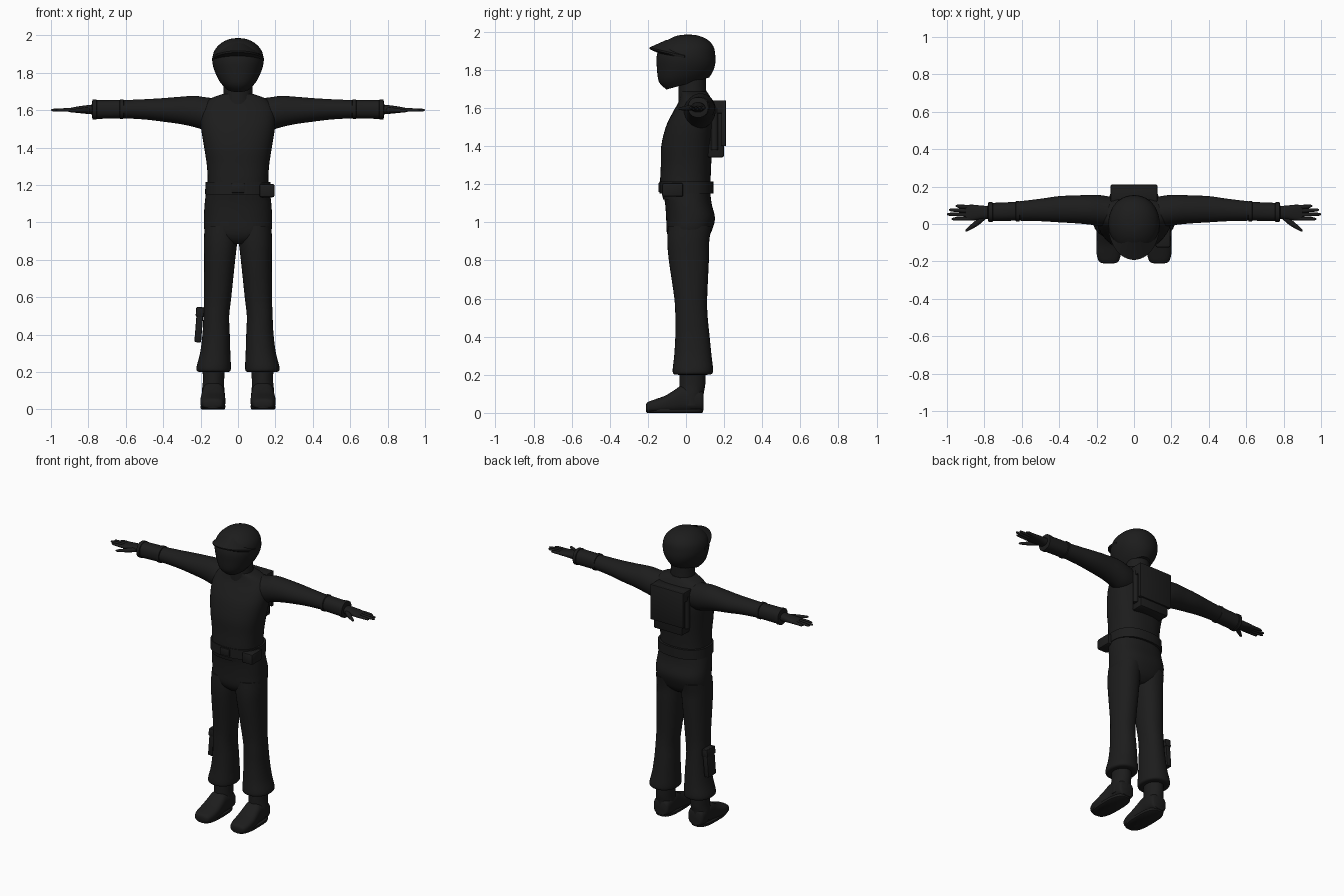
import bpy, bmesh, math
from mathutils import Vector

dark = bpy.data.materials.new("dark_cloth")
dark.diffuse_color = (0.012, 0.012, 0.012, 1)


def finish(name, bm, mirror=False, angle=40):
    bmesh.ops.recalc_face_normals(bm, faces=bm.faces)
    me = bpy.data.meshes.new(name)
    bm.to_mesh(me)
    bm.free()
    ob = bpy.data.objects.new(name, me)
    bpy.context.collection.objects.link(ob)
    me.materials.append(dark)
    if mirror:
        ob.modifiers.new("Mirror", 'MIRROR')
    bpy.ops.object.select_all(action='DESELECT')
    ob.select_set(True)
    bpy.context.view_layer.objects.active = ob
    bpy.ops.object.shade_smooth_by_angle(angle=math.radians(angle))
    return ob


def spline(rings, steps):
    """Catmull-Rom interpolation between cross-sections."""
    if steps < 2:
        return rings
    out = []
    for i in range(len(rings) - 1):
        p = [rings[max(0, min(len(rings) - 1, i + k))] for k in (-1, 0, 1, 2)]
        for s in range(steps):
            t = s / steps
            out.append([b + 0.5 * t * (c - a + t * (2*a - 5*b + 4*c - d + t * (3*(b - c) + d - a)))
                        for a, b, c, d in zip(*p)])
    return out + [rings[-1]]


def loft(name, axis, rings, power=2.0, seg=32, steps=4, mirror=False):
    """rings: (position on axis, centre a, centre b, radius a, radius b, tilt)."""
    bm = bmesh.new()
    loops = []
    full = [list(r) + [0] * (6 - len(r)) for r in rings]
    for t, a, b, ra, rb, tilt in spline(full, steps):
        loop = []
        for k in range(seg):
            ang = 2 * math.pi * k / seg
            c, s = math.cos(ang), math.sin(ang)
            u = ra * math.copysign(abs(c) ** (2 / power), c)
            v = rb * math.copysign(abs(s) ** (2 / power), s)
            w = t + tilt * v
            co = {'x': (w, a + u, b + v), 'y': (a + u, w, b + v), 'z': (a + u, b + v, w)}[axis]
            loop.append(bm.verts.new(co))
        loops.append(loop)
    for p, q in zip(loops, loops[1:]):
        for k in range(seg):
            n = (k + 1) % seg
            bm.faces.new((p[k], p[n], q[n], q[k]))
    bm.faces.new(loops[0])
    bm.faces.new(loops[-1])
    return finish(name, bm, mirror)


def box(name, loc, size, bevel=0.008, rot=(0, 0, 0)):
    bm = bmesh.new()
    bmesh.ops.create_cube(bm, size=1)
    bmesh.ops.scale(bm, vec=size, verts=bm.verts)
    bmesh.ops.bevel(bm, geom=bm.edges[:], offset=bevel, segments=2, affect='EDGES', profile=0.5)
    ob = finish(name, bm)
    ob.location, ob.rotation_euler = loc, rot
    return ob


# Helmet and neck
loft("helmet", 'z', [
    (1.728, 0, .01, .072, .112, .28), (1.765, 0, .0, .104, .142, .2), (1.82, 0, 0, .129, .153, .06),
    (1.87, 0, 0, .137, .154), (1.92, 0, .005, .125, .14), (1.958, 0, .01, .09, .103),
    (1.979, 0, .01, .048, .055), (1.985, 0, .01, .008, .008)], 2.1, 40)
loft("neck", 'z', [(1.60, 0, .035, .085, .075), (1.70, 0, .033, .077, .073), (1.80, 0, .033, .077, .073)])

# Helmet peak: a wedge section swept round the front
bm = bmesh.new()
sections = []
for i in range(25):
    a = math.radians(-88 + 176 * i / 24)
    s, c = math.sin(a), math.cos(a)
    drop = 0.045 * (1 - c)
    sections.append([bm.verts.new(v) for v in (
        (.085 * s, -.10 * c, 1.958 - drop), (.139 * s, -.192 * c, 1.917 - drop),
        (.139 * s, -.19 * c, 1.908 - drop), (.125 * s, -.14 * c, 1.885 - drop))])
for p, q in zip(sections, sections[1:]):
    for k in range(4):
        n = (k + 1) % 4
        bm.faces.new((p[k], p[n], q[n], q[k]))
bm.faces.new(sections[0])
bm.faces.new(sections[-1])
finish("helmet_peak", bm)

# Jacket and trousers
loft("jacket", 'z', [
    (1.12, 0, .005, .172, .125), (1.2, 0, -.003, .162, .132), (1.3, 0, 0, .166, .132),
    (1.4, 0, .005, .181, .135), (1.5, 0, .022, .197, .128), (1.57, 0, .037, .2, .11),
    (1.62, 0, .05, .19, .095), (1.66, 0, .048, .15, .078), (1.685, 0, .04, .085, .07)], 2.4, 40)
loft("hips", 'z', [
    (.885, 0, .01, .05, .07), (.91, 0, .012, .13, .098), (.95, 0, .016, .176, .117),
    (1.02, 0, .024, .182, .128), (1.1, 0, .012, .178, .122), (1.18, 0, 0, .168, .125)], 2.4, 40)
loft("trouser_leg", 'z', [
    (.2, .13, .035, .062, .072), (.203, .13, .035, .086, .098), (.225, .13, .036, .092, .106),
    (.3, .122, .036, .081, .098), (.4, .117, .034, .073, .09), (.5, .116, .029, .069, .085),
    (.6, .109, .025, .073, .086), (.8, .098, .015, .083, .105), (.9, .093, .012, .089, .11),
    (.98, .09, .02, .088, .115)], 2.2, mirror=True)

# Boots
loft("boot_shaft", 'z', [(.04, .133, .03, .06, .062), (.1, .133, .03, .06, .063),
                         (.15, .131, .033, .057, .068), (.24, .13, .035, .06, .068)], mirror=True)
loft("boot_foot", 'y', [
    (-.21, .135, .028, .03, .014), (-.2, .135, .03, .052, .027), (-.16, .135, .036, .065, .036),
    (-.11, .134, .045, .067, .045), (-.06, .133, .06, .063, .06), (-.02, .132, .073, .06, .07),
    (.04, .131, .07, .061, .063), (.08, .131, .065, .056, .056), (.092, .131, .06, .045, .045)],
    2.7, mirror=True)
loft("boot_sole", 'z', [(0, .134, -.06, .06, .143), (.004, .134, -.06, .065, .149),
                        (.02, .134, -.06, .067, .151)], 2.8, steps=1, mirror=True)

# Sleeves and gauntlet cuffs
loft("sleeve", 'x', [
    (.1, .06, 1.575, .08, .085), (.17, .07, 1.58, .083, .088), (.23, .076, 1.592, .08, .084),
    (.3, .078, 1.598, .075, .074), (.4, .079, 1.601, .07, .063), (.5, .075, 1.604, .06, .054),
    (.64, .068, 1.605, .05, .047)], mirror=True)
loft("gauntlet_cuff", 'x', [
    (.61, .068, 1.605, .045, .042), (.612, .068, 1.605, .055, .052), (.63, .068, 1.605, .055, .053),
    (.633, .068, 1.605, .05, .049), (.755, .064, 1.603, .049, .05), (.757, .064, 1.603, .054, .053),
    (.778, .064, 1.603, .053, .053), (.782, .064, 1.603, .035, .03)], 2.3, steps=1, mirror=True)

# Hands
loft("palm", 'x', [(.76, .062, 1.603, .034, .027), (.81, .062, 1.603, .036, .023),
                   (.86, .061, 1.602, .042, .017), (.9, .06, 1.6, .042, .011)], 2.4, 24, mirror=True)
for i, (y0, y1, tip) in enumerate([(.091, .096, .955), (.07, .075, .99), (.049, .052, 1.0), (.029, .027, .975)]):
    loft(f"finger_{i + 1}", 'x', [(.87, y0, 1.601, .011, .011), (.93, (y0 + y1) / 2, 1.601, .01, .009),
                                  (tip - .012, y1, 1.6, .008, .007), (tip, y1, 1.6, .002, .002)],
         seg=12, mirror=True)
loft("thumb", 'x', [(.79, .045, 1.6, .016, .014), (.83, .014, 1.599, .019, .014),
                    (.87, -.015, 1.597, .014, .01), (.895, -.032, 1.596, .008, .007),
                    (.902, -.037, 1.596, .002, .002)], seg=14, mirror=True)

# Belt, buckle and pouch
loft("belt", 'z', [(1.15, 0, .003, .165, .128), (1.15, 0, .003, .176, .141), (1.215, 0, .003, .174, .141),
                   (1.215, 0, .003, .16, .128)], 2.4, 40, 1)
box("buckle", (0, -.138, 1.183), (.07, .014, .05), .004)
box("belt_pouch", (.155, -.07, 1.17), (.08, .11, .072), .01)

# Backpack with back panel and side tubes
box("backpack", (0, .155, 1.49), (.22, .09, .3), .012)
box("backpack_panel", (0, .198, 1.52), (.25, .024, .24), .005)
box("backpack_lid", (0, .16, 1.605), (.25, .09, .07), .008)
loft("backpack_tube", 'z', [(1.38, .112, .15, .018, .018), (1.6, .112, .15, .018, .018)],
     seg=16, steps=1, mirror=True)

# Leg holster
box("leg_holster", (-.208, .045, .453), (.036, .085, .19), .008, (0, .08, 0))
box("holster_flap", (-.203, .045, .52), (.044, .09, .05), .006, (0, .08, 0))
